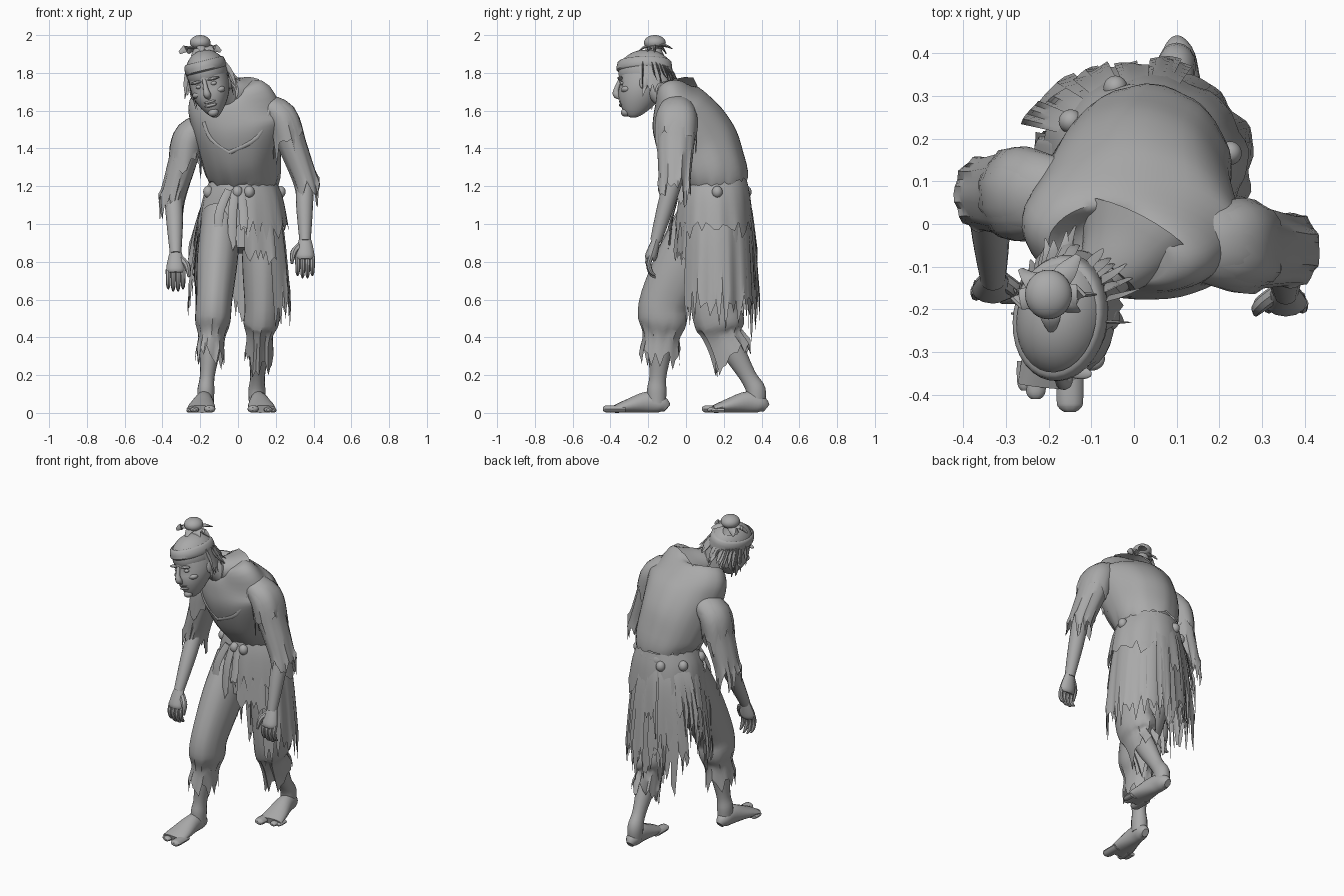
import bpy, bmesh, random
from math import sin, cos, radians
from mathutils import Vector, Matrix
from mathutils.bvhtree import BVHTree

random.seed(7)
if "Cube" in bpy.data.objects:
    bpy.data.objects.remove(bpy.data.objects["Cube"])

colour = (.4, .4, .4, 1)
grey = bpy.data.materials.new("plain grey")
grey.use_nodes = True
grey.diffuse_color = colour
grey.node_tree.nodes["Principled BSDF"].inputs["Base Color"].default_value = colour
made = []


def finish(name, bm, closed=True):
    if closed:
        bmesh.ops.recalc_face_normals(bm, faces=bm.faces)
    mesh = bpy.data.meshes.new(name)
    bm.to_mesh(mesh)
    bm.free()
    mesh.materials.append(grey)
    ob = bpy.data.objects.new(name, mesh)
    bpy.context.collection.objects.link(ob)
    made.append(ob)
    return ob


def smooth_path(keys, steps):
    """Points on a smooth curve passing through every key."""
    last, out = len(keys) - 1, []
    for i in range(last):
        before, start = keys[max(i - 1, 0)], keys[i]
        end, after = keys[i + 1], keys[min(i + 2, last)]
        leave, arrive = (end - before) / 2, (after - start) / 2
        for s in range(steps):
            t = s / steps
            ease = t * t * (3 - 2 * t)
            out.append(start.lerp(end, ease) + leave * (t * (1 - t) ** 2) - arrive * (t * t * (1 - t)))
    return out + [keys[last]]


def loft(name, points, radii, depth=1, sides=16, steps=4, arc=None, jag=0, fold=0,
         across=(1, 0, 0), flat=False):
    """Skin of elliptical rings; arc leaves it open, jag tears the last edge, fold ripples it."""
    depths = depth if isinstance(depth, list) else [depth] * len(radii)
    path = smooth_path([Vector((*p, r, r * d)) for p, r, d in zip(points, radii, depths)], steps)
    bm, rings, last = bmesh.new(), [], len(path) - 1
    begin, end = arc or (0, 360)
    columns = sides + 1 if arc else sides
    tear = [jag * (1.3 * random.random() ** 2 + .3 * (i % 2) - .2) for i in range(columns)]
    phase = random.uniform(0, 6)
    for s, p in enumerate(path):
        f = s / last
        ahead = path[min(s + 1, last)] - path[max(s - 1, 0)]
        t = Vector((0, 0, 1)) if flat else ahead.to_3d().normalized()
        u = Vector(across).normalized()
        if abs(u.dot(t)) > .93:
            u = Vector((0, 1, 0))
        u = (u - t * u.dot(t)).normalized()
        v = t.cross(u)
        ring = []
        for i in range(columns):
            a = radians(begin + (end - begin) * i / sides)
            r = 1 + fold * f * (sin(9 * a + phase) + sin(17 * a - phase) / 2)
            co = p.to_3d() + u * (cos(a) * p[3] * r) + v * (sin(a) * p[4] * r)
            co.z -= tear[i] * f ** 4
            ring.append(bm.verts.new(co))
        rings.append(ring)
    for upper, lower in zip(rings, rings[1:]):
        for i in range(sides):
            j = (i + 1) % columns
            bm.faces.new((upper[i], lower[i], lower[j], upper[j]))
    if not arc and not flat:
        bm.faces.new(rings[0])
        if not jag:
            bm.faces.new(rings[-1])
    return finish(name, bm, not arc)


def ball(name, centre, size):
    bm = bmesh.new()
    bmesh.ops.create_uvsphere(bm, u_segments=28, v_segments=18, radius=1)
    shape = Matrix.Translation(centre) @ Matrix.Diagonal((*size, 1))
    bmesh.ops.transform(bm, matrix=shape, verts=bm.verts)
    return finish(name, bm)


# Torn tunic over the stooped torso, left shoulder forward and higher, bloused at the waist
lean = (1, -.3, .33)
spine = [(0, -.07, 1.72), (.01, -.06, 1.69), (0, -.03, 1.62), (0, .01, 1.53),
         (.01, .08, 1.4), (.03, .14, 1.28), (.03, .155, 1.22)]
tunic = loft("tunic", spine, [.09, .19, .26, .25, .22, .2, .175], [.7, .55, .6, .78, .95, .92, 1],
             sides=48, across=lean, jag=.03, fold=.01)
skin = BVHTree.FromPolygons([v.co for v in tunic.data.vertices], [p.vertices for p in tunic.data.polygons])


def lapel(name, top, middle, bottom):
    """Thin band laid on the chest through (x, z) points."""
    hits = [skin.ray_cast(Vector((x, -1, z)), Vector((0, 1, 0)))[0] for x, z in (top, middle, bottom)]
    loft(name, hits, [.012] * 3, .5, sides=8)


lapel("left_lapel", (.17, 1.62), (.1, 1.46), (-.04, 1.38))
lapel("right_lapel", (-.18, 1.54), (-.14, 1.45), (-.04, 1.38))
loft("neck", [(0, -.03, 1.6), (-.06, -.1, 1.67), (-.12, -.18, 1.73)], [.09, .07, .06])
loft("collar", [(-.06, -.11, 1.69), (-.03, -.07, 1.68), (0, -.02, 1.66)], [.08, .11, .16], .8,
     sides=24, jag=.02, across=lean)

# Head, shaped upright and then tilted into place
first = len(made)
head = ball("head", (0, 0, 0), (1, 1, 1))
for v in head.data.vertices:
    x, y, z = v.co
    low = max(0, -z)
    v.co = (x * .105 * (1 - .4 * low * low), y * .14 * (1 - .3 * low) - .06 * low, z * .18)
    for side in (-1, 1):
        socket = (v.co - Vector((side * .04, -.13, 0))).length
        v.co.y += .02 * max(0, 1 - socket / .05)
ball("scalp", (0, .005, .07), (.108, .145, .115))
ball("chin", (0, -.1, -.15), (.028, .026, .022))
loft("nose", [(0, -.13, .03), (0, -.15, -.02), (0, -.15, -.05), (0, -.13, -.07)], [.01, .014, .02, .01], sides=10)
for name, z in (("upper_lip", -.09), ("lower_lip", -.11)):
    ball(name, (0, -.12, z), (.034, .016, .009))
for s, side in ((1, "left"), (-1, "right")):
    ball(side + "_eye", (s * .04, -.11, 0), (.017, .014, .011))
    ball(side + "_cheekbone", (s * .055, -.085, -.04), (.035, .03, .02))
    ball(side + "_ear", (s * .1, .015, -.015), (.013, .025, .038))
    ball(side + "_brow", (s * .045, -.12, .025), (.036, .016, .008))
loft("headband", [(0, 0, z) for z in (.13, .12, .08, .07)], [.095, .107, .111, .1], 1.34, sides=32, steps=2, flat=True)
loft("back_hair", [(0, 0, .08), (0, .01, .02), (0, .02, -.04)], [.108] * 3, 1.3,
     sides=34, arc=(-5, 185), jag=.06, flat=True)
for i in range(26):
    a = radians(random.uniform(-25, 205))
    away = Vector((cos(a), 1.35 * sin(a), 0))
    root, bend = away * .1 + Vector((0, 0, .09)), away * .125 + Vector((0, 0, .03))
    tip = bend + away * random.uniform(0, .04) - Vector((0, 0, random.uniform(.02, .1)))
    loft("hair_strand", [root, bend, tip], [.014, .012, .002], .3, sides=5, steps=3)
place = (Matrix.Translation((-.15, -.22, 1.74)) @ Matrix.Rotation(radians(-14), 4, 'Y')
         @ Matrix.Rotation(radians(-10), 4, 'Z'))
for ob in made[first:]:
    ob.data.transform(place)

# Topknot with loose ends
knot = Vector((-.2, -.165, 1.96))
ball("topknot", knot, (.055, .058, .04))
loft("topknot_tie", [knot + Vector((0, 0, z)) for z in (-.07, -.03, 0)], [.05, .034, .036], sides=12)
for i in range(6):
    a = i * 2.4
    reach = Vector((cos(a), sin(a), 0)) * random.uniform(.08, .13)
    drop = Vector((0, 0, random.uniform(.02, .07)))
    loft("topknot_tuft", [knot - drop / 2, knot + reach * .6 - drop / 2, knot + reach - drop],
         [.026, .024, .008], .35, sides=6)


# Arms hang from torn sleeves
def arm(side, s, shoulder, elbow, wrist):
    shoulder, elbow, wrist = Vector(shoulder), Vector(elbow), Vector(wrist)
    inner = shoulder + Vector((-s * .1, 0, .06))
    cuff = shoulder.lerp(elbow, 1.18)
    loft(side + "_sleeve", [inner, shoulder, shoulder.lerp(elbow, .5), elbow, cuff],
         [.06, .082, .075, .066, .068], 1.3, sides=30, jag=.11, fold=.04)
    loft(side + "_sleeve_flap", [inner, shoulder, shoulder.lerp(elbow, .35)], [.06, .086, .086], 1.27,
         sides=22, jag=.11, fold=.03)
    loft(side + "_forearm", [shoulder.lerp(elbow, .7), elbow, elbow.lerp(wrist, .5), wrist],
         [.055, .05, .044, .03])
    down = Vector((0, -.03, -.1))
    loft(side + "_palm", [wrist - down * .2, wrist + down * .3, wrist + down * .8, wrist + down],
         [.029, .042, .05, .04], .65, sides=12)
    for i in range(4):
        offset = i - 1.5
        root = wrist + down * .8 + Vector((offset * .026, 0, 0))
        length = 1 - .1 * abs(offset)
        curl = [Vector((0, y, z)) * length for y, z in ((0, 0), (-.015, -.05), (0, -.1), (.025, -.12))]
        loft(side + "_finger", [root + c for c in curl], [.014, .013, .011, .005], sides=8, steps=3)
    thumb = [Vector((-s * x, y, z)) for x, y, z in ((.02, 0, -.02), (.06, -.03, -.06), (.07, -.05, -.12))]
    loft(side + "_thumb", [wrist + t for t in thumb], [.02, .018, .007], sides=8)


arm("left", 1, (.23, -.05, 1.57), (.35, -.06, 1.26), (.355, -.16, .91))
arm("right", -1, (-.25, .07, 1.47), (-.34, .07, 1.18), (-.33, -.13, .84))


# Trousers gathered below the knee, bare calves and feet
def leg(side, s, hip, knee, cuff, ankle):
    hip, knee, cuff, ankle = Vector(hip), Vector(knee), Vector(cuff), Vector(ankle)
    loft(side + "_trouser_leg", [hip, hip.lerp(knee, .5), knee, knee.lerp(cuff, .6), cuff, cuff.lerp(ankle, .3)],
         [.1, .108, .095, .093, .07, .078], 1.38, sides=28, jag=.08, fold=.03)
    sole = Vector((ankle.x, ankle.y, .05))
    loft(side + "_calf", [knee.lerp(cuff, .7), cuff.lerp(ankle, .3), cuff.lerp(ankle, .75), ankle, sole],
         [.06, .054, .039, .045, .042], 1.15)
    heel = ankle.y + .055
    along, widths, heights = (0, .03, .1, .2, .28), [.02, .04, .048, .068, .074], [.025, .045, .057, .038, .02]
    loft(side + "_foot", [(ankle.x + s * d * .1, heel - d, h) for d, h in zip(along, heights)],
         widths, [h / w for h, w in zip(heights, widths)], sides=18)
    # Big toe stands apart from the rest
    for name, shift, r, reach in (("_big_toe", -.02, .026, .34), ("_toes", .06, .02, .31), ("_small_toes", .085, .016, .29)):
        x = ankle.x + s * shift
        loft(side + name, [(x, heel - d, r * .8) for d in (.22, reach - .03, reach - .01, reach)],
             [r * 1.2, r * 1.2, r, r * .5], .65, sides=10)


leg("right", -1, (-.09, .11, 1.05), (-.125, -.11, .6), (-.14, -.13, .42), (-.17, -.155, .12))
leg("left", 1, (.13, .16, 1.05), (.13, .16, .56), (.115, .2, .42), (.1, .37, .12))
loft("trouser_seat", [(.03, .15, 1.28), (.02, .15, 1.1), (.02, .13, .86)], [.15, .195, .19], .9, sides=28)


# Ragged skirt layers, belt and sash around the waist
def skirt(name, top, bottom, flare, sides, **style):
    levels = (0, .4, 1)
    loft(name, [(.025, .15, top + (bottom - top) * f) for f in levels],
         [.17 + flare * f ** .6 for f in levels], [1, .9, .85], sides=sides, flat=True, **style)


skirt("upper_skirt", 1.24, 1, .07, 56, jag=.09, fold=.02)
skirt("coat_tail", 1.2, .62, .085, 40, arc=(-50, 125), jag=.14, fold=.03)
skirt("front_apron", 1.2, .84, .075, 12, arc=(-88, -45), jag=.11, fold=.03)
for i in range(24):
    middle, span = 68 + 6.5 * i + random.uniform(-5, 5), random.uniform(6, 12)
    skirt("skirt_tatter", 1.2, random.uniform(.6, .95), random.uniform(.07, .13), 5,
          arc=(middle - span, middle + span), jag=.2, fold=.02)
loft("belt", [(.025, .15, z) for z in (1.24, 1.22, 1.18, 1.16)], [.16, .178, .185, .17], .98, sides=32, steps=2, flat=True)
for x, low in ((-.03, .9), (.03, .98), (-.1, .88)):
    loft("sash_end", [(x / 2, -.035, 1.18), (x, -.07, 1.05), (x, -.09, low)], [.02, .024, .02], .25, sides=8, jag=.05)
for angle in (-98, -80, 5, 110, 150, 205):
    a = radians(angle)
    ball("sash_knot", (.025 + .2 * cos(a), .15 + .18 * sin(a), 1.17), (.028, .028, .032))

bpy.ops.object.select_all(action='DESELECT')
for ob in made:
    ob.select_set(True)
bpy.context.view_layer.objects.active = made[0]
bpy.ops.object.shade_smooth_by_angle(angle=radians(40))
